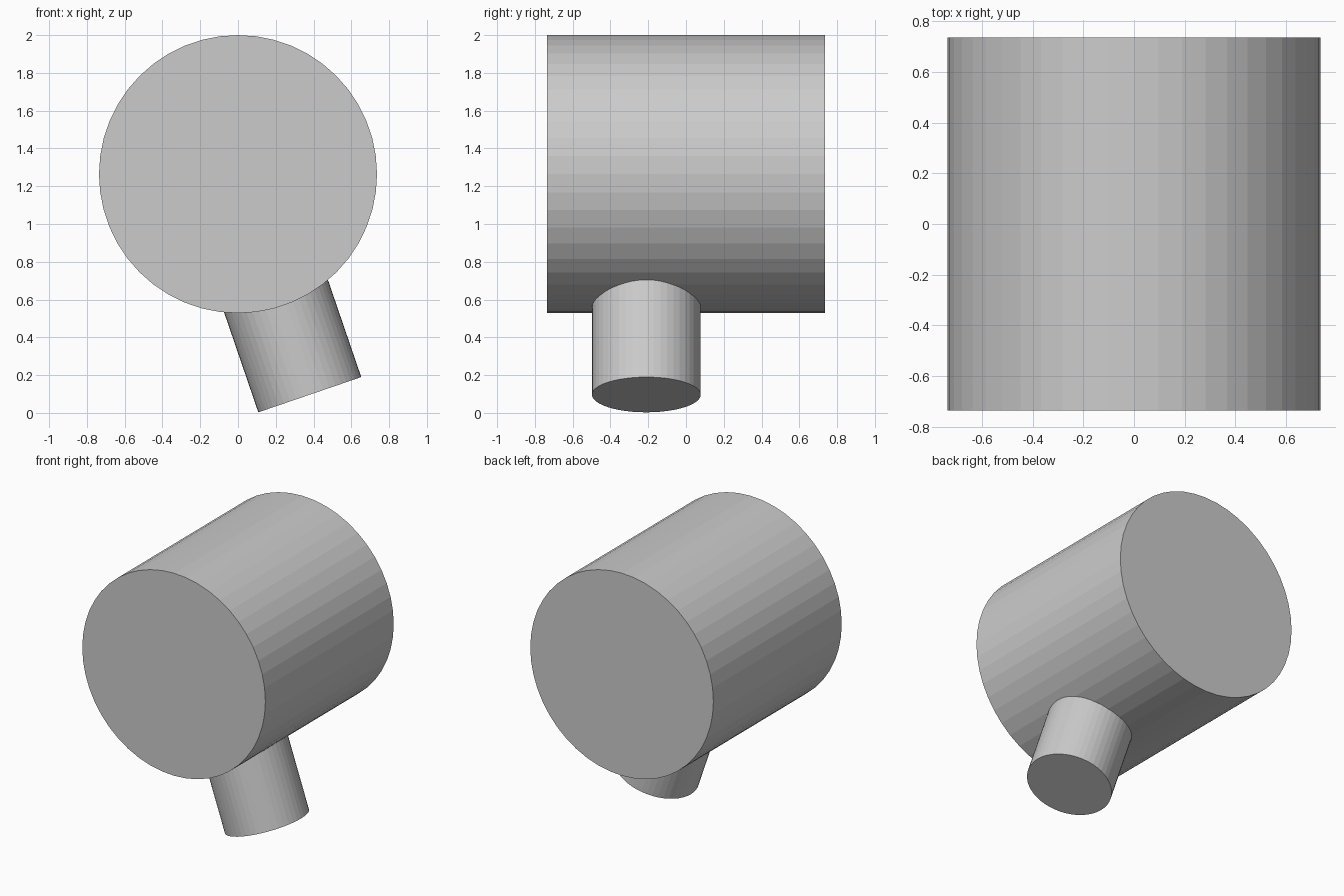
import bpy
from math import pi, sin, cos, atan2
from mathutils import Vector

if "Cube" in bpy.data.objects:
    bpy.data.objects.remove(bpy.data.objects["Cube"])


def cylinder(name, start, end, radius, sides=48):
    """Flat-faced cylinder running between two points."""
    start, end = Vector(start), Vector(end)
    axis = end - start
    bpy.ops.mesh.primitive_cylinder_add(
        vertices=sides, radius=radius, depth=axis.length,
        location=(start + end) / 2,
        rotation=(0, atan2(axis.x, axis.z), 0) if abs(axis.y) < 1e-6 else (pi / 2, 0, 0))
    obj = bpy.context.object
    obj.name = name
    return obj


# Large drum lying along y
RADIUS, HALF, CENTRE_Z = 0.736, 0.737, 1.264
drum = cylinder("drum", (0, -HALF, CENTRE_Z), (0, HALF, CENTRE_Z), RADIUS)

# Tilted stub pointing at the drum's axis, its lower rim touching the ground
tilt, stub_radius, length = math_tilt = (atan2(0.185, 0.54), 0.288, 0.75)
foot = Vector((0.38, -0.21, stub_radius * sin(tilt) + 0.003))
top = foot + length * Vector((-sin(tilt), 0, cos(tilt)))
stub = cylinder("stub", foot, top, stub_radius)
